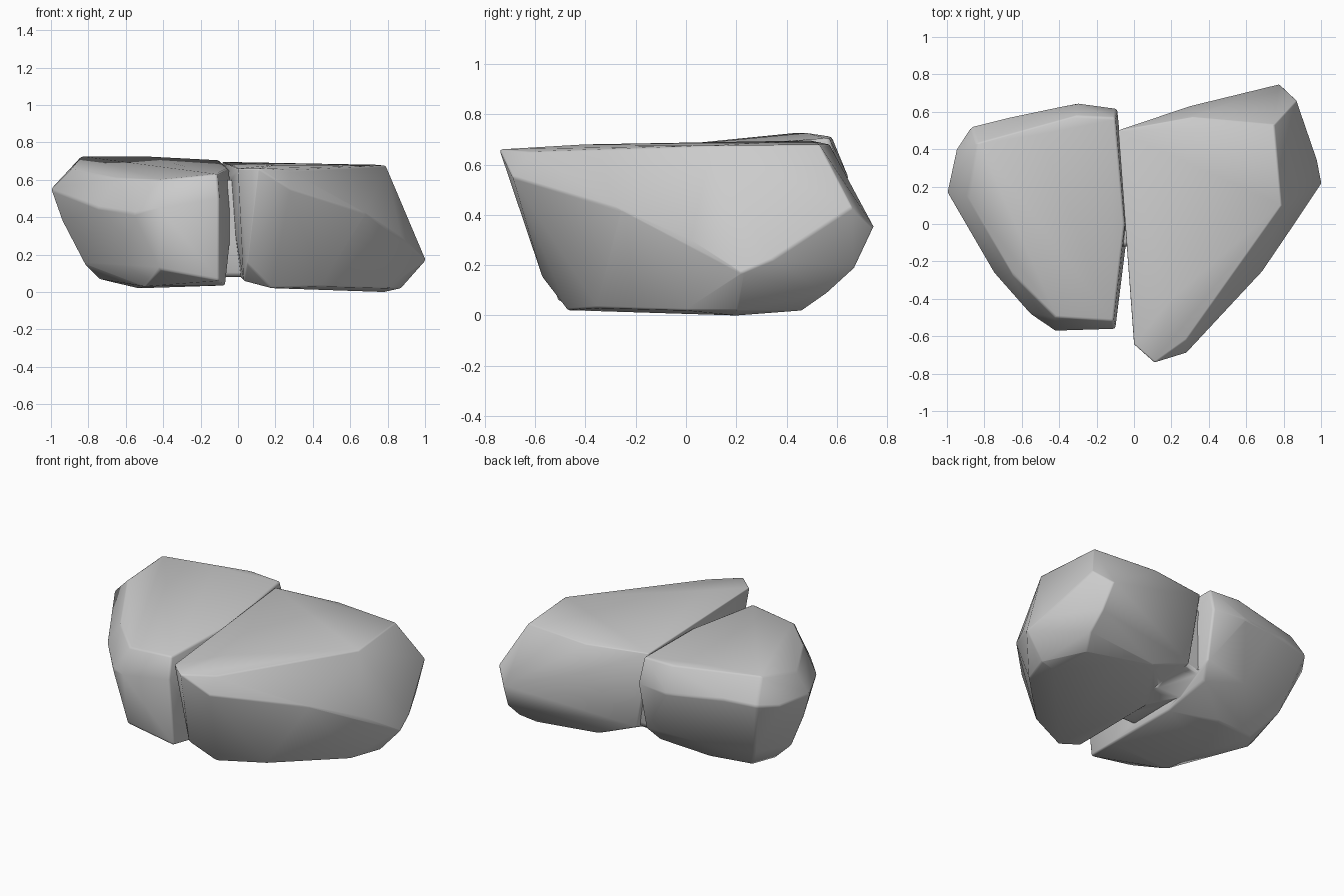
import bpy, bmesh, math

if "Cube" in bpy.data.objects:
    bpy.data.objects.remove(bpy.data.objects["Cube"])


def activate(obj):
    bpy.ops.object.select_all(action='DESELECT')
    obj.select_set(True)
    bpy.context.view_layer.objects.active = obj


def rock(name, points, soften):
    """Boulder: hull around key corners with softened edges."""
    bm = bmesh.new()
    for p in points:
        bm.verts.new(p)
    bmesh.ops.convex_hull(bm, input=bm.verts[:])
    loose = [v for v in bm.verts if not v.link_faces]
    bmesh.ops.delete(bm, geom=loose, context='VERTS')
    bmesh.ops.recalc_face_normals(bm, faces=bm.faces[:])
    mesh = bpy.data.meshes.new(name)
    bm.to_mesh(mesh)
    bm.free()
    obj = bpy.data.objects.new(name, mesh)
    bpy.context.collection.objects.link(obj)
    activate(obj)
    bevel = obj.modifiers.new("soft_edges", 'BEVEL')
    bevel.width = soften
    bevel.segments = 2
    bevel.limit_method = 'ANGLE'
    bevel.angle_limit = math.radians(35)
    bpy.ops.object.modifier_apply(modifier=bevel.name)
    return obj


# left half: top slopes up to the back, underside tucks in
left_top = [(-.84, .43, .725), (-.5, .48, .725), (-.3, .58, .71), (-.1, .57, .705),
            (-.89, .15, .66), (-.42, -.50, .60), (-.11, -.52, .63),
            (-.05, 0, .66), (-.64, -.28, .61)]
left_rim = [(-1, .17, .55), (-.95, .4, .55), (-.87, .52, .57), (-.67, .57, .58),
            (-.31, .645, .55), (-.09, .615, .55), (-.42, -.57, .45),
            (-.56, -.475, .42), (-.1, -.56, .5), (-.75, -.26, .45), (-.03, 0, .4)]
left_base = [(-.94, .15, .38), (-.82, .1, .15), (-.74, .15, .07), (-.53, 0, .02),
             (-.07, -.3, .035), (-.09, .2, .05), (-.5, -.3, .03), (-.4, .3, .04),
             (-.1, -.51, .06), (-.42, -.52, .12), (-.77, .4, .2), (-.42, .5, .22),
             (-.1, .55, .24), (-.14, .47, .15), (-.66, .27, .05)]
left = rock("rock_with_crack", left_top + left_rim + left_base, 0.012)

# right half: flat top, big undercut front face and pointed back corner
right_top = [(-.085, .5, .695), (.3, .57, .68), (.75, .53, .68), (.79, .1, .675),
             (0, -.645, .66), (.11, -.742, .66), (.28, -.62, .65),
             (-.03, 0, .67), (.45, -.37, .65), (.2, -.4, .68)]
right_rim = [(.3, .63, .52), (.78, .745, .35), (.87, .66, .43), (.98, .34, .22),
             (1.003, .22, .17), (.87, .02, .3), (.68, -.26, .42), (.47, -.48, .48),
             (.28, -.69, .55)]
right_base = [(.03, -.45, .06), (.01, .1, .08), (0, .5, .2), (.05, -.57, .15),
              (.18, -.47, .02), (.45, -.35, .03), (.8, 0, .02), (.87, .2, .02),
              (.78, .2, 0), (.75, .46, .02), (.8, .56, .09), (.8, .67, .19),
              (.27, .5, .09), (.53, .43, .03)]
right = rock("right_half", right_top + right_rim + right_base, 0.008)

# web of stone that joins the halves deep in the crack
web_points = [(x, y, z) for x in (-.13, .08)
              for y, z in ((-.12, .6), (-.1, .08), (.3, .1), (.47, .2), (.49, .6))]
web = rock("crack_web", web_points, 0.02)

# fuse into one stone
for part in (right, web):
    activate(left)
    fuse = left.modifiers.new("fuse", 'BOOLEAN')
    fuse.operation = 'UNION'
    fuse.solver = 'EXACT'
    fuse.object = part
    bpy.ops.object.modifier_apply(modifier=fuse.name)
    bpy.data.objects.remove(part)
activate(left)
bpy.ops.object.shade_smooth_by_angle(angle=math.radians(70))
